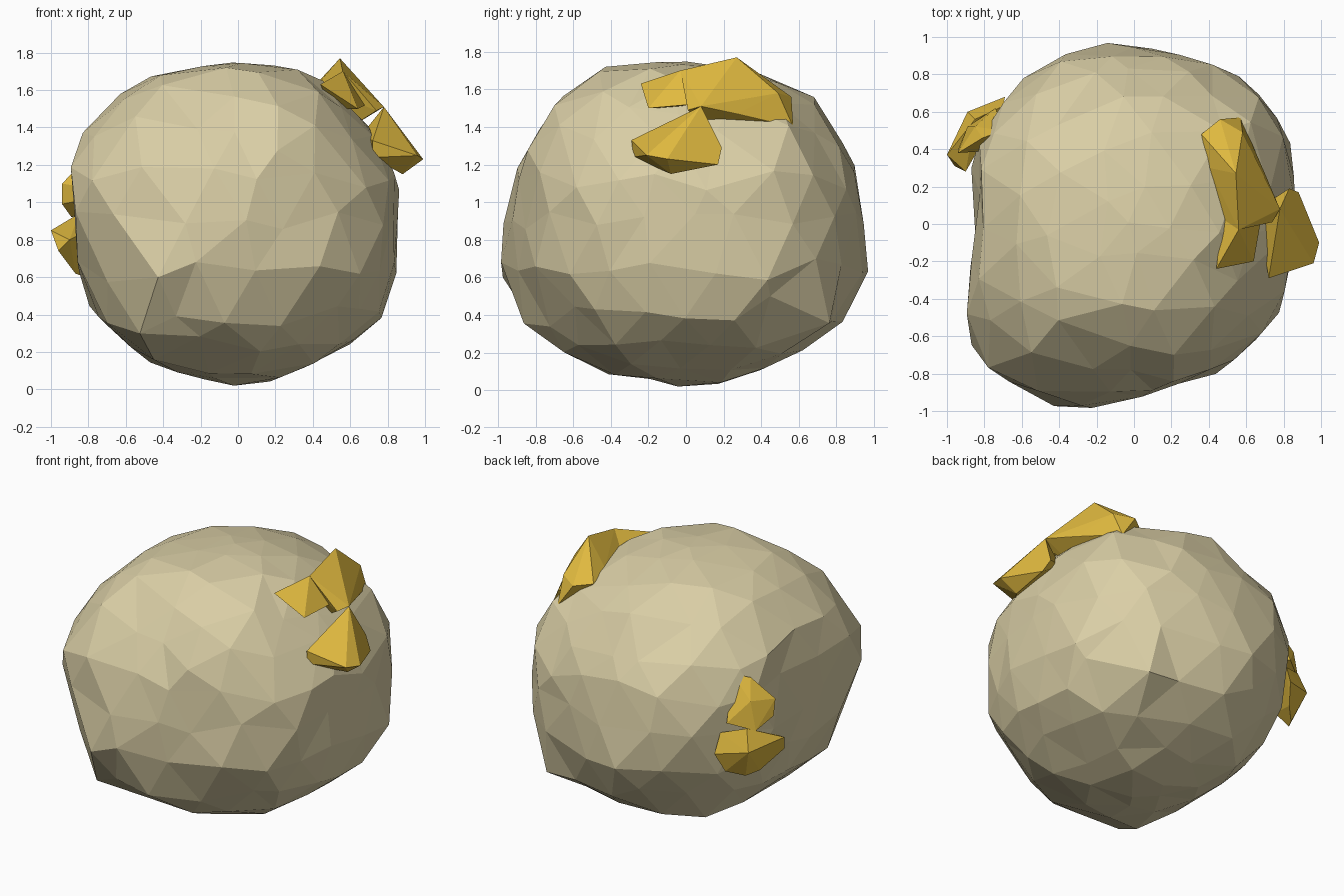
import bpy, bmesh, random
from mathutils import Vector

if "Cube" in bpy.data.objects:
    bpy.data.objects.remove(bpy.data.objects["Cube"])
random.seed(7)
CENTRE = Vector((0, 0, 0.885))  # middle of the boulder


def material(name, colour):
    mat = bpy.data.materials.new(name)
    mat.use_nodes = True
    mat.diffuse_color = colour
    bsdf = mat.node_tree.nodes["Principled BSDF"]
    bsdf.inputs["Base Color"].default_value = colour
    bsdf.inputs["Roughness"].default_value = 0.9
    return mat


def add_object(name, bm, mat):
    bmesh.ops.recalc_face_normals(bm, faces=bm.faces)
    mesh = bpy.data.meshes.new(name)
    bm.to_mesh(mesh)
    bm.free()
    mesh.materials.append(mat)
    obj = bpy.data.objects.new(name, mesh)
    bpy.context.collection.objects.link(obj)


def reach(outline, ray):
    """Distance from the centre to the outline along a 2D unit ray."""
    for i, end in enumerate(outline):
        start, end = Vector(outline[i - 1]), Vector(end)
        edge = end - start
        det = ray.cross(edge)
        if abs(det) > 1e-9:
            dist, along = start.cross(edge) / det, start.cross(ray) / det
            if dist > 0 and -1e-6 <= along <= 1 + 1e-6:
                return dist
    return 0.9


def section(facing, outline):
    """An outline with the right and up axes of the plane it lies in."""
    facing = Vector(facing).normalized()
    right = Vector((-facing.y, facing.x, 0))
    right = right.normalized() if right.length > 0.01 else Vector((1, 0, 0))
    return right, facing.cross(right), facing, outline


stone = material("sandy stone", (0.70, 0.62, 0.38, 1))
gold = material("gold ore", (0.75, 0.49, 0.05, 1))

# Boulder outlines across six planes, each about the centre
front = [(.07, -.885), (.57, -.68), (.77, -.5), (.88, -.2), (.85, .1), (.88, .27),
         (.72, .5), (.45, .77), (.28, .84), (-.12, .87), (-.3, .85), (-.52, .77),
         (-.78, .59), (-.87, .42), (-.92, .24), (-.87, -.13), (-.82, -.43),
         (-.5, -.73), (-.28, -.81)]
side = [(-.08, -.885), (.22, -.86), (.69, -.64), (.87, -.49), (.99, -.22), (.92, .12),
        (.91, .32), (.8, .52), (.63, .74), (.3, .82), (-.08, .875), (-.47, .83),
        (-.7, .64), (-.94, .22), (-1, -.21), (-.92, -.47), (-.62, -.78), (-.2, -.82)]
plan = [(.03, 1), (.36, .88), (.67, .74), (.85, .45), (.87, .2), (.83, -.25),
        (.78, -.47), (.66, -.63), (.4, -.83), (.13, -.87), (0, -.95), (-.27, -.99),
        (-.52, -.99), (-.87, -.69), (-.92, -.52), (-.88, -.27), (-.82, .15),
        (-.87, .3), (-.85, .45), (-.59, .79), (-.4, .92)]
front_slant = [(-1.12, .18), (-.92, .45), (-.79, .64), (-.48, .82), (-.15, .9), (.35, .9),
               (.58, .73), (.86, .47), (.99, .18), (.97, -.27), (.78, -.57), (.32, -.85),
               (-.14, -.92), (-.42, -.92), (-.96, -.62), (-1.06, -.09)]
back_slant = [(-.02, .96), (.32, .89), (.81, .67), (1.12, .24), (1.07, -.05), (.91, -.46),
              (.23, -.92), (-.07, -.93), (-.45, -.82), (-.9, -.59), (-.98, -.01),
              (-.87, .53), (-.6, .76), (-.29, .87)]
low_slant = [(-.32, .87), (.1, .86), (.43, .88), (.63, .66), (.81, .54), (.96, .34),
             (.92, -.11), (.89, -.37), (.6, -.69), (.12, -.97), (0, -1), (-.36, -.95),
             (-.54, -.78), (-.89, -.32), (-.92, .07), (-.84, .37), (-.59, .64)]
sections = [section((0, -1, 0), front), section((1, 0, 0), side), section((0, 0, 1), plan),
            section((.6, -.8, .45), front_slant), section((-.6, .8, .45), back_slant),
            section((.6, .8, -.45), low_slant)]

# Boulder: icosphere with uneven facets, shaped by blending the outlines
bm = bmesh.new()
bmesh.ops.create_icosphere(bm, subdivisions=3, radius=1)
for vert in bm.verts:
    d = vert.co + Vector([random.uniform(-.07, .07) for _ in range(3)])
    d.normalize()
    total, weights, limit = 0, 0, 2
    for right, up, facing, outline in sections:
        flat = Vector((d.dot(right), d.dot(up)))
        distance = reach(outline, flat.normalized())
        weight = 1 / (d.dot(facing) ** 2 + .02)
        total += weight * distance
        weights += weight
        limit = min(limit, distance / max(flat.length, .01))
    vert.co = CENTRE + d * min(total / weights * random.uniform(.98, 1.04), limit)
add_object("boulder", bm, stone)

# Ore lumps: faceted convex chunks sunk into the boulder
lumps = {
    "upper_ore_bar": [(.36, .48, 1.57), (.46, .56, 1.56), (.57, .57, 1.4), (.58, .49, 1.58),
                      (.545, .27, 1.77), (.56, -.03, 1.7), (.78, .08, 1.51), (.7, .27, 1.47),
                      (.47, .03, 1.6), (.4, .3, 1.6), (.74, .01, 1.49), (.6, .1, 1.4)],
    "upper_ore_lobe": [(.56, -.03, 1.7), (.47, .03, 1.6), (.44, -.24, 1.63), (.64, -.2, 1.5),
                       (.65, -.05, 1.52), (.5, -.1, 1.5), (.68, .03, 1.52)],
    "lower_ore_chunk": [(.78, .08, 1.51), (.83, .19, 1.29), (.88, .17, 1.2), (.99, -.1, 1.23),
                        (.96, -.21, 1.25), (.72, -.29, 1.33), (.72, -.28, 1.24),
                        (.88, -.08, 1.15), (.75, 0, 1.42), (.66, .08, 1.36)],
    "right_ore_top": [(-.7, .5, 1.25), (-.81, .46, 1.24), (-.94, .38, 1.1), (-.94, .4, .99),
                      (-.89, .52, .92), (-.74, .62, .97), (-.85, .52, 1.11), (-.65, .4, 1.05)],
    "right_ore_base": [(-.85, .56, .94), (-1, .37, .85), (-.96, .31, .74), (-.9, .28, .8),
                       (-.87, .45, .62), (-.82, .53, .6), (-.73, .62, .64), (-.69, .68, .77),
                       (-.7, .63, .9), (-.89, .6, .8)],
}
for name, points in lumps.items():
    bm = bmesh.new()
    for point in points:
        bm.verts.new(point)
    hull = bmesh.ops.convex_hull(bm, input=bm.verts)
    inner = {v for v in hull["geom_interior"] if isinstance(v, bmesh.types.BMVert)}
    bmesh.ops.delete(bm, geom=list(inner), context="VERTS")
    add_object(name, bm, gold)
